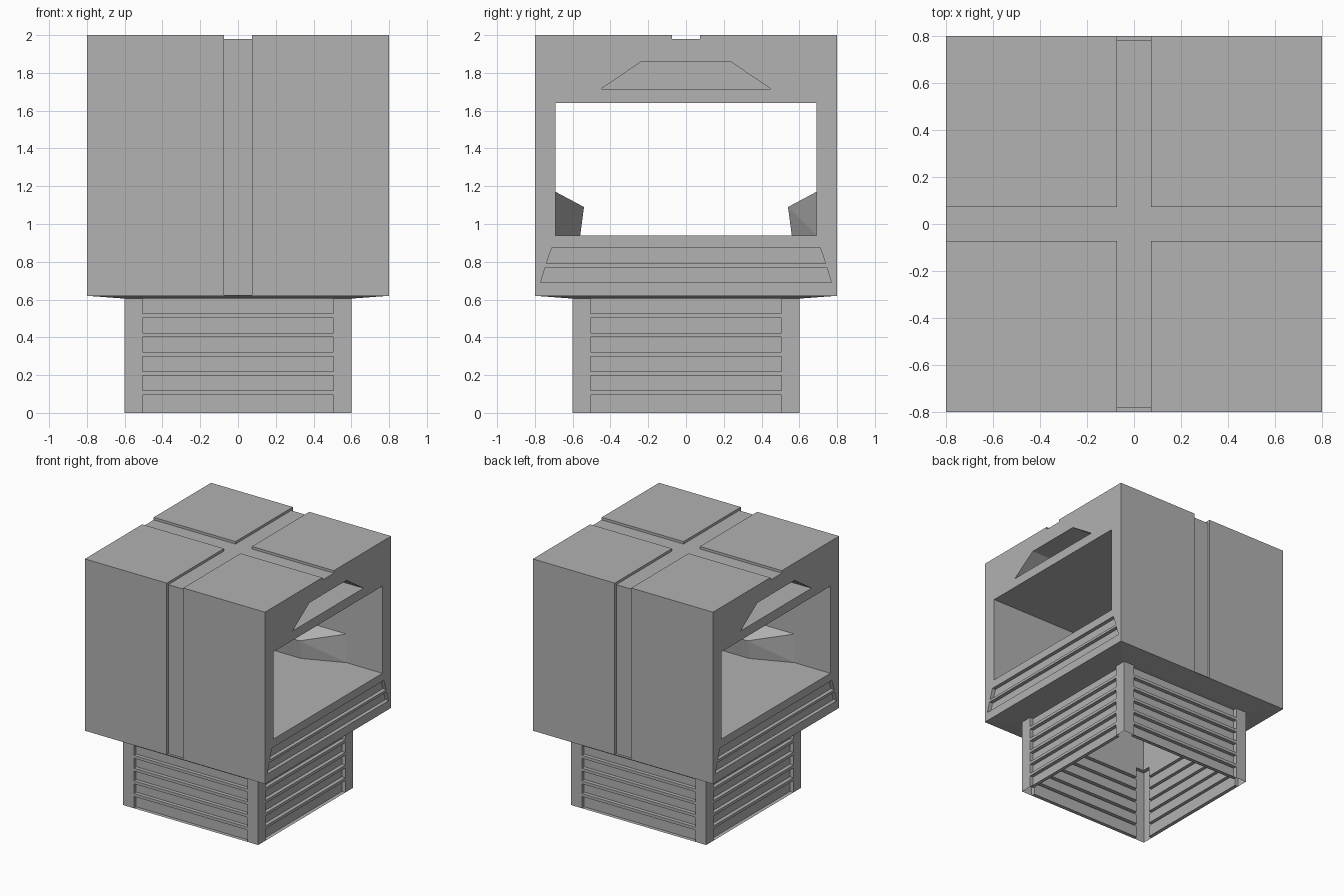
import bpy, bmesh
from mathutils import Vector

default = bpy.data.objects.get("Cube")
if default:
    bpy.data.objects.remove(default, do_unlink=True)

GREY = (0.445, 0.445, 0.445, 1)
mat = bpy.data.materials.new("stove grey")
mat.use_nodes = True
mat.diffuse_color = GREY
mat.node_tree.nodes["Principled BSDF"].inputs["Base Color"].default_value = GREY


def make_object(name, bm):
    mesh = bpy.data.meshes.new(name)
    bm.to_mesh(mesh)
    bm.free()
    mesh.materials.append(mat)
    obj = bpy.data.objects.new(name, mesh)
    bpy.context.scene.collection.objects.link(obj)
    return obj


def hull(name, points):
    """Convex solid around the given points."""
    bm = bmesh.new()
    for p in points:
        bm.verts.new(p)
    bmesh.ops.convex_hull(bm, input=bm.verts)
    bmesh.ops.dissolve_limit(bm, angle_limit=0.001, verts=bm.verts, edges=bm.edges)
    bmesh.ops.recalc_face_normals(bm, faces=bm.faces)
    return make_object(name, bm)


def box(name, x0, x1, y0, y1, z0, z1):
    return hull(name, [(x, y, z) for x in (x0, x1) for y in (y0, y1) for z in (z0, z1)])


def trapezoid(name, x0, x1, wide, narrow, z0, z1):
    """Symmetric trapezoid in the side plane, extruded along x."""
    ends = [(wide, z0), (narrow, z1)]
    return hull(name, [(x, s * w, z) for x in (x0, x1) for s in (-1, 1) for w, z in ends])


def cut(target, cutter):
    cutter.hide_render = True
    mod = target.modifiers.new("cut", 'BOOLEAN')
    mod.operation = 'DIFFERENCE'
    mod.solver = 'EXACT'
    mod.object = cutter
    bpy.context.view_layer.objects.active = target
    bpy.ops.object.modifier_apply(modifier=mod.name)
    bpy.data.objects.remove(cutter, do_unlink=True)


# Main housing with a slightly dished underside
HALF, BASE, TOP, RIM = 0.8, 0.6, 2.0, 0.62
housing = hull("housing", [(sx * w, sy * w, z) for sx in (-1, 1) for sy in (-1, 1)
                           for w, z in ((HALF, TOP), (HALF, RIM), (BASE, 0.605))])

# Firebox through the housing, and the cavity above the base
cut(housing, box("firebox_cutter", -1, 1, -0.69, 0.69, 0.94, 1.64))
cut(housing, box("cavity_cutter", -0.57, 0.57, -0.57, 0.57, 0.5, 0.9))

# Crossing grooves on the top, upright grooves on front and back
G, D = 0.073, 0.02
cut(housing, box("top_groove_cutter", -1, 1, -G, G, TOP - D, 2.1))
cut(housing, box("top_groove_cutter", -G, G, -1, 1, TOP - D, 2.1))
for s in (-1, 1):
    y0, y1 = sorted((s * (HALF - D), s))
    cut(housing, box("wall_groove_cutter", -G, G, y0, y1, RIM + 0.003, 2.1))

# Hood recess and two long vents on each open side
for s in (-1, 1):
    for depth, wide, narrow, z0, z1 in ((0.3, 0.45, 0.235, 1.715, 1.86),
                                        (0.03, 0.74, 0.71, 0.79, 0.875),
                                        (0.03, 0.77, 0.745, 0.69, 0.77)):
        x0, x1 = sorted((s * (HALF - depth), s))
        cut(housing, trapezoid("vent_cutter", x0, x1, wide, narrow, z0, z1))

# Sloped blocks against the inner front and back walls
for name, s in (("front_fire_block", -1), ("back_fire_block", 1)):
    hull(name, [(m * x, s * y, z) for m in (-1, 1)
                for x, y, z in ((0.48, 0.69, 0.94), (0.48, 0.69, 1.17),
                                (0.17, 0.56, 0.94), (0.17, 0.54, 1.09))])


# Open base: four pressed sheet walls with six sunken slots each
def base_wall(name, out, along):
    bm = bmesh.new()
    xs = (-BASE, -0.505, 0.505, BASE)
    zs = [0]
    for i in range(6):
        zs += [0.095 + 0.102 * i, 0.118 + 0.102 * i]
    zs = zs[:-1]
    grid = [[bm.verts.new(out * BASE + along * x + Vector((0, 0, z))) for x in xs] for z in zs]
    slots = []
    for j in range(len(zs) - 1):
        for i in range(3):
            face = bm.faces.new((grid[j][i], grid[j][i + 1], grid[j + 1][i + 1], grid[j + 1][i]))
            if i == 1 and j % 2 == 0:
                slots.append(face)
    for face in bmesh.ops.extrude_discrete_faces(bm, faces=slots)["faces"]:
        bmesh.ops.translate(bm, verts=face.verts, vec=-out * 0.03)
    return make_object(name, bm)


X, Y = Vector((1, 0, 0)), Vector((0, 1, 0))
base_wall("base_front", -Y, X)
base_wall("base_back", Y, -X)
base_wall("base_left", X, Y)
base_wall("base_right", -X, -Y)
